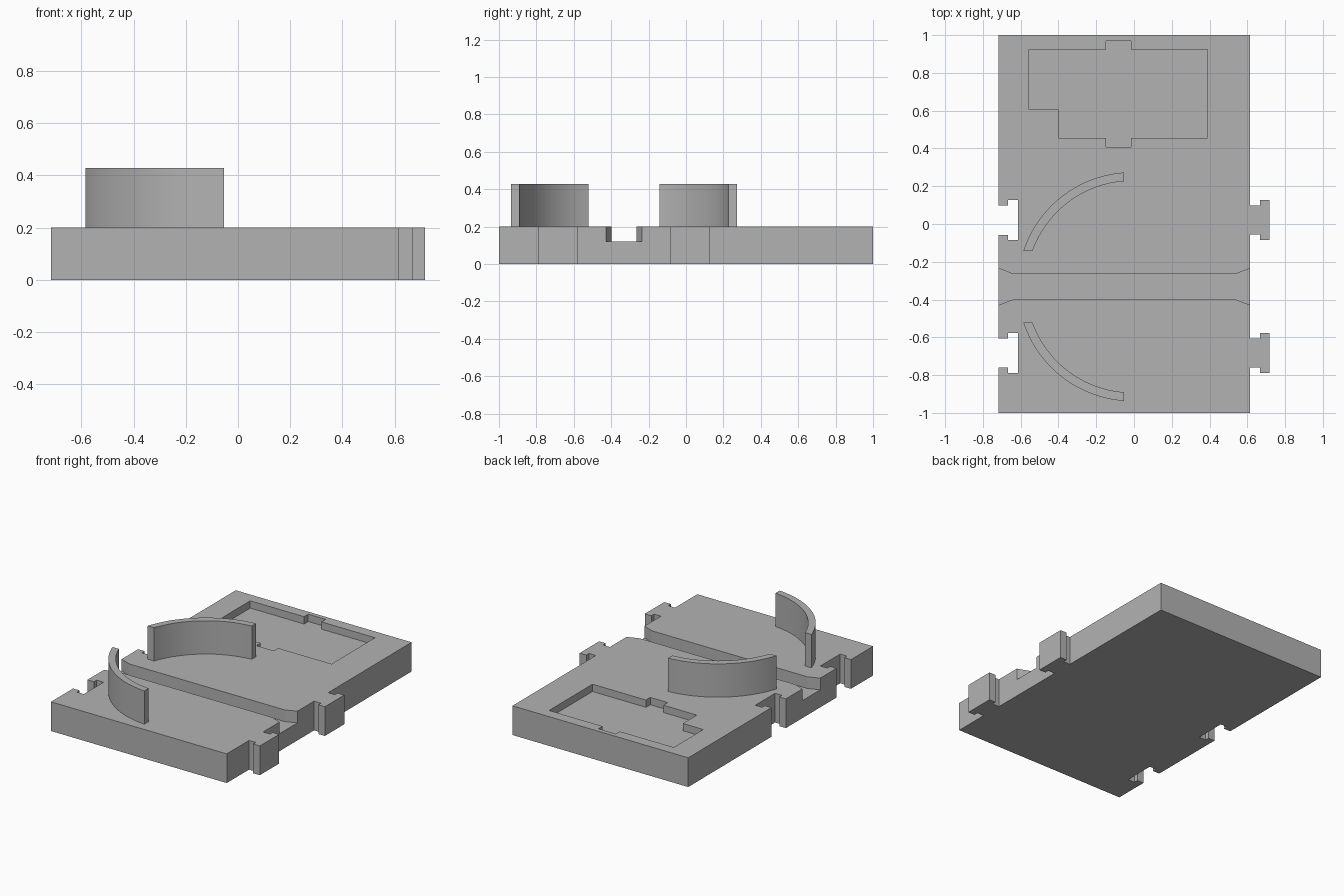
import bpy, bmesh, math

cube = bpy.data.objects.get("Cube")
if cube:
    bpy.data.objects.remove(cube, do_unlink=True)

grey = bpy.data.materials.new("plain grey")
grey.use_nodes = True
colour = (0.45, 0.45, 0.45, 1)
grey.diffuse_color = colour
grey.node_tree.nodes["Principled BSDF"].inputs["Base Color"].default_value = colour

TOP, WALL_TOP = 0.2, 0.428
LEFT, RIGHT = -0.717, 0.615
MID_Y = -0.332            # centre line of the channel and the curved walls


def prism(name, outline, z0, z1):
    """Extrude a flat outline from z0 to z1."""
    bm = bmesh.new()
    face = bm.faces.new([bm.verts.new((x, y, z0)) for x, y in outline])
    top = bmesh.ops.extrude_face_region(bm, geom=[face])["geom"]
    bmesh.ops.translate(bm, vec=(0, 0, z1 - z0),
                        verts=[v for v in top if isinstance(v, bmesh.types.BMVert)])
    bmesh.ops.recalc_face_normals(bm, faces=bm.faces)
    mesh = bpy.data.meshes.new(name)
    bm.to_mesh(mesh)
    bm.free()
    obj = bpy.data.objects.new(name, mesh)
    bpy.context.collection.objects.link(obj)
    mesh.materials.append(grey)
    return obj


def tee(x, y, grow=0):
    """T-shaped connector running up the y axis: narrow neck, wide head."""
    neck, head = 0.076 + grow, 0.105 + grow
    a, b = x + 0.052 - grow, x + 0.102
    return [(x, y - neck), (a, y - neck), (a, y - head), (b, y - head),
            (b, y + head), (a, y + head), (a, y + neck), (x, y + neck)]


# Base plate with connector tabs on one side and matching slots on the other
connectors = (-0.683, 0.021)
outline = [(LEFT, -1), (RIGHT, -1)]
for y in connectors:
    outline += tee(RIGHT, y)
outline += [(RIGHT, 1), (LEFT, 1)]
for y in reversed(connectors):
    outline += reversed(tee(LEFT, y, 0.002))
base = prism("base_plate", outline, 0, TOP)

# Channel across the plate, flared at both ends
half, flare, run, over = 0.067, 0.097, 0.078, 0.15
edge = [(LEFT - over, flare), (LEFT, flare), (LEFT + run, half),
        (RIGHT - run, half), (RIGHT, flare), (RIGHT + over, flare)]
channel = prism("channel_cutter",
                [(x, MID_Y + y) for x, y in edge]
                + [(x, MID_Y - y) for x, y in reversed(edge)], 0.12, 0.3)

# Shallow pocket with a stepped corner and two small tongues
pocket = prism("pocket_cutter", [
    (-0.4, 0.455), (-0.147, 0.455), (-0.147, 0.408), (-0.015, 0.408),
    (-0.015, 0.455), (0.39, 0.455), (0.39, 0.925), (-0.015, 0.925),
    (-0.015, 0.97), (-0.147, 0.97), (-0.147, 0.925), (-0.555, 0.925),
    (-0.555, 0.605), (-0.4, 0.605)], 0.15, 0.3)

for cutter in (channel, pocket):
    cutter.hide_render = True
    cutter.hide_set(True)
    cut = base.modifiers.new(cutter.name, "BOOLEAN")
    cut.operation = "DIFFERENCE"
    cut.solver = "EXACT"
    cut.object = cutter


# Curved guide walls on either side of the channel
def arc(radius, cx, end_x, end_y, steps=32):
    """Quarter arc from the wall's x end to its y end."""
    start = math.acos((end_x - cx) / radius)
    stop = math.pi - math.asin(end_y / radius)
    angles = [start + (stop - start) * i / steps for i in range(steps + 1)]
    return [(cx + radius * math.cos(t), radius * math.sin(t)) for t in angles]


section = arc(0.606, -0.01, -0.054, 0.19) + arc(0.56, -0.01, -0.054, 0.19)[::-1]
for name, side in (("back_guide_wall", 1), ("front_guide_wall", -1)):
    wall = prism(name, [(x, MID_Y + side * y) for x, y in section], TOP, WALL_TOP)
    bpy.ops.object.select_all(action="DESELECT")
    wall.select_set(True)
    bpy.context.view_layer.objects.active = wall
    bpy.ops.object.shade_smooth_by_angle(angle=math.radians(30))
